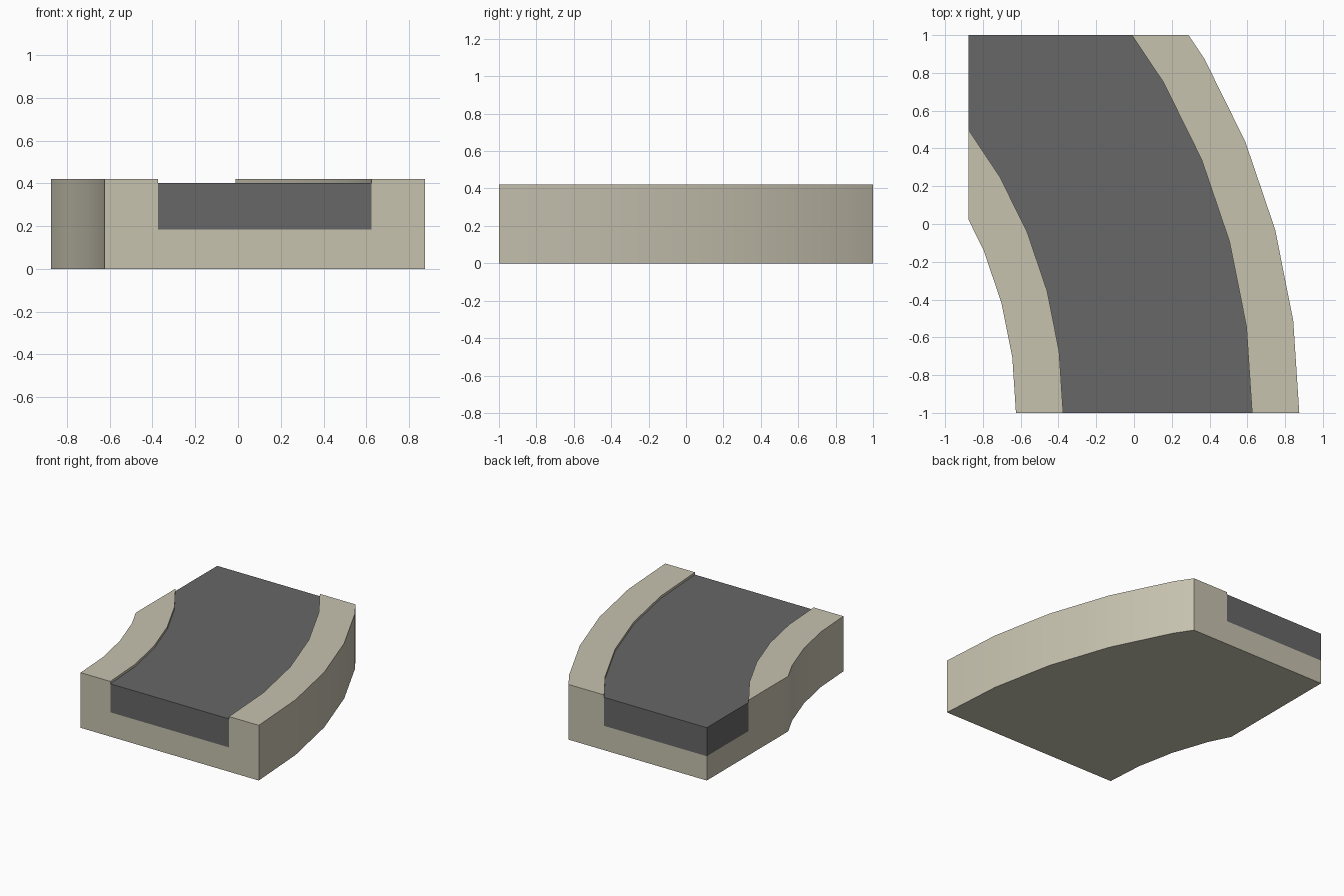
import bpy
import bmesh
from math import sin, cos, radians
from mathutils import Matrix

cube = bpy.data.objects.get("Cube")
if cube:
    bpy.data.objects.remove(cube, do_unlink=True)

CENTRE = (-2.875, -1.0)      # centre of the bend
STEP, SEGMENTS = 7.5, 9      # degrees per facet, facets before trimming
R_IN, R_ROAD_IN, R_ROAD_OUT, R_OUT = 2.25, 2.5, 3.5, 3.75
Z_BED, Z_ROAD, Z_KERB = 0.185, 0.402, 0.42


def material(name, rgb):
    mat = bpy.data.materials.new(name)
    mat.use_nodes = True
    colour = (*rgb, 1.0)
    mat.diffuse_color = colour
    mat.node_tree.nodes["Principled BSDF"].inputs["Base Color"].default_value = colour
    return mat


def trim(bm, co, normal):
    """Cut away everything beyond a plane and cap the section."""
    geom = bm.verts[:] + bm.edges[:] + bm.faces[:]
    cut = bmesh.ops.bisect_plane(bm, geom=geom, dist=1e-5, plane_co=co,
                                 plane_no=normal, clear_outer=True)
    rim = [e for e in cut["geom_cut"]
           if isinstance(e, bmesh.types.BMEdge) and e.is_boundary]
    bmesh.ops.contextual_create(bm, geom=rim)


def bend(name, section, mat):
    """Sweep a (radius, height) section round the bend, trimmed to the tile."""
    bm = bmesh.new()
    rings = []
    for i in range(SEGMENTS + 1):
        a = radians(i * STEP)
        rings.append([bm.verts.new((CENTRE[0] + r * cos(a), CENTRE[1] + r * sin(a), z))
                      for r, z in section])
    n = len(section)
    for a, b in zip(rings, rings[1:]):
        for j in range(n):
            k = (j + 1) % n
            bm.faces.new((a[j], a[k], b[k], b[j]))
    bm.faces.new(rings[0])
    bm.faces.new(rings[-1])
    bmesh.ops.recalc_face_normals(bm, faces=bm.faces[:])
    trim(bm, (-0.875, 0, 0), (-1, 0, 0))
    trim(bm, (0, 1, 0), (0, 1, 0))
    bmesh.ops.recalc_face_normals(bm, faces=bm.faces[:])
    mesh = bpy.data.meshes.new(name)
    bm.to_mesh(mesh)
    bm.free()
    mesh.materials.append(mat)
    obj = bpy.data.objects.new(name, mesh)
    bpy.context.collection.objects.link(obj)
    bpy.ops.object.select_all(action="DESELECT")
    obj.select_set(True)
    bpy.context.view_layer.objects.active = obj
    bpy.ops.object.shade_smooth_by_angle(angle=radians(30))
    return obj


stone = material("pale stone", (0.57, 0.54, 0.43))
asphalt = material("dark asphalt", (0.135, 0.135, 0.135))

# Base with raised kerbs either side of a channel
bend("kerbed_base", [(R_IN, 0), (R_OUT, 0), (R_OUT, Z_KERB), (R_ROAD_OUT, Z_KERB),
                     (R_ROAD_OUT, Z_BED), (R_ROAD_IN, Z_BED),
                     (R_ROAD_IN, Z_KERB), (R_IN, Z_KERB)], stone)

# Road slab filling the channel just below the kerb tops
bend("road_surface", [(R_ROAD_IN, Z_BED), (R_ROAD_OUT, Z_BED),
                      (R_ROAD_OUT, Z_ROAD), (R_ROAD_IN, Z_ROAD)], asphalt)
